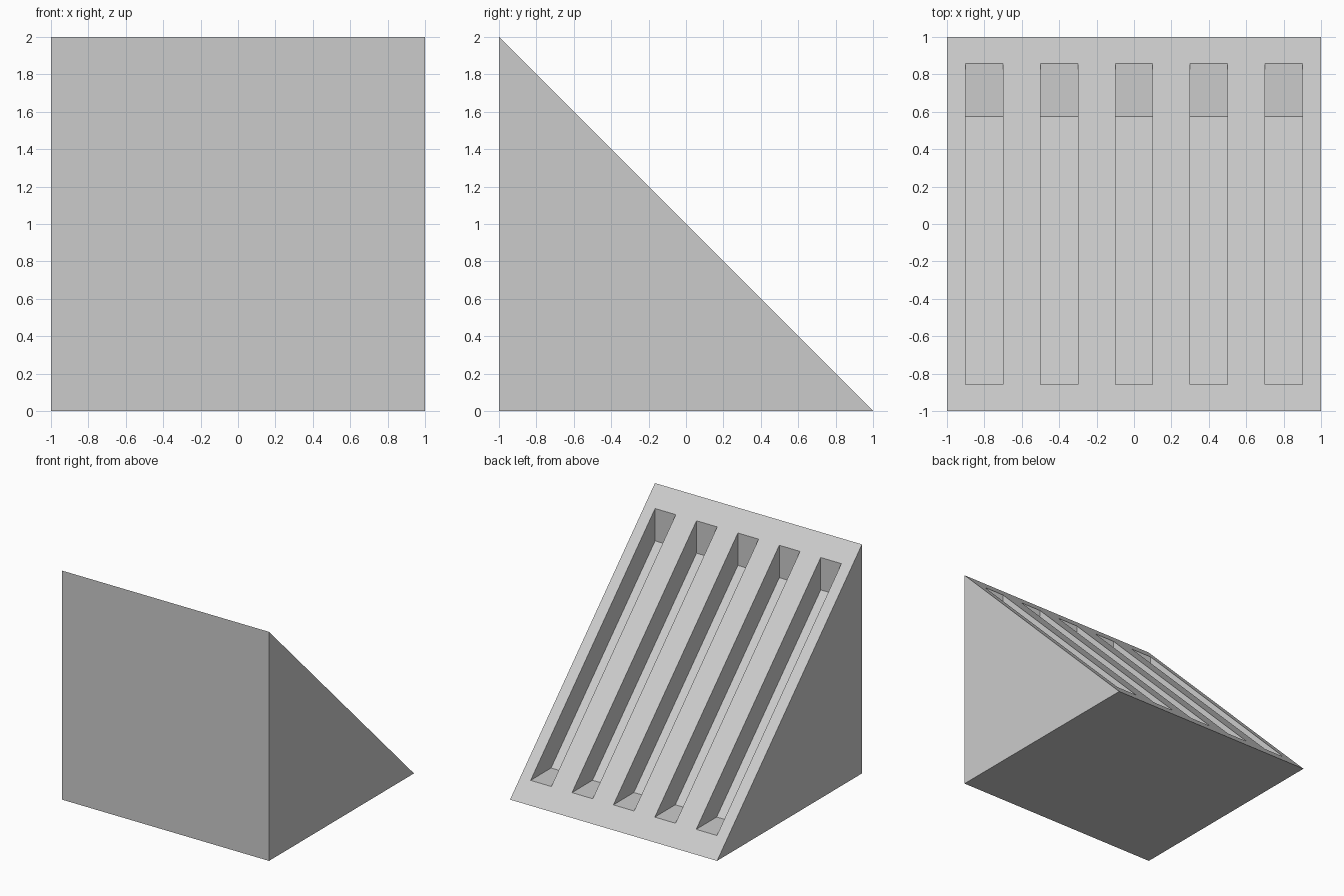
import bpy, bmesh

if "Cube" in bpy.data.objects:
    bpy.data.objects.remove(bpy.data.objects["Cube"])


def prisms(name, profile, spans):
    """Extrude a (y, z) profile along x over each (x0, x1) span."""
    bm = bmesh.new()
    for x0, x1 in spans:
        face = bm.faces.new([bm.verts.new((x0, y, z)) for y, z in profile])
        ext = bmesh.ops.extrude_face_region(bm, geom=[face])["geom"]
        verts = [v for v in ext if isinstance(v, bmesh.types.BMVert)]
        bmesh.ops.translate(bm, verts=verts, vec=(x1 - x0, 0, 0))
    bmesh.ops.recalc_face_normals(bm, faces=bm.faces)
    mesh = bpy.data.meshes.new(name)
    bm.to_mesh(mesh)
    bm.free()
    obj = bpy.data.objects.new(name, mesh)
    bpy.context.collection.objects.link(obj)
    return obj


# Solid wedge with its slope falling towards the back
wedge = prisms("slotted_wedge", [(-1, 0), (1, 0), (-1, 2)], [(-1, 1)])

# Five slots: vertical upper end, level lower end, floor parallel to the slope
EDGE, FLOOR, OVER = 0.859, 0.576, 0.2
slot = [(FLOOR, 1 - EDGE), (EDGE + OVER, 1 - EDGE),
        (-EDGE, 1 + EDGE + OVER), (-EDGE, 1 + FLOOR)]
cutter = prisms("slot_cutter", slot,
                [(0.4 * i - 0.1, 0.4 * i + 0.1) for i in range(-2, 3)])
cutter.hide_render = True

# Cut the slots, then remove the cutter
cut = wedge.modifiers.new("slots", "BOOLEAN")
cut.operation = "DIFFERENCE"
cut.solver = "EXACT"
cut.object = cutter
bpy.context.view_layer.objects.active = wedge
bpy.ops.object.modifier_apply(modifier=cut.name)
bpy.data.objects.remove(cutter)
